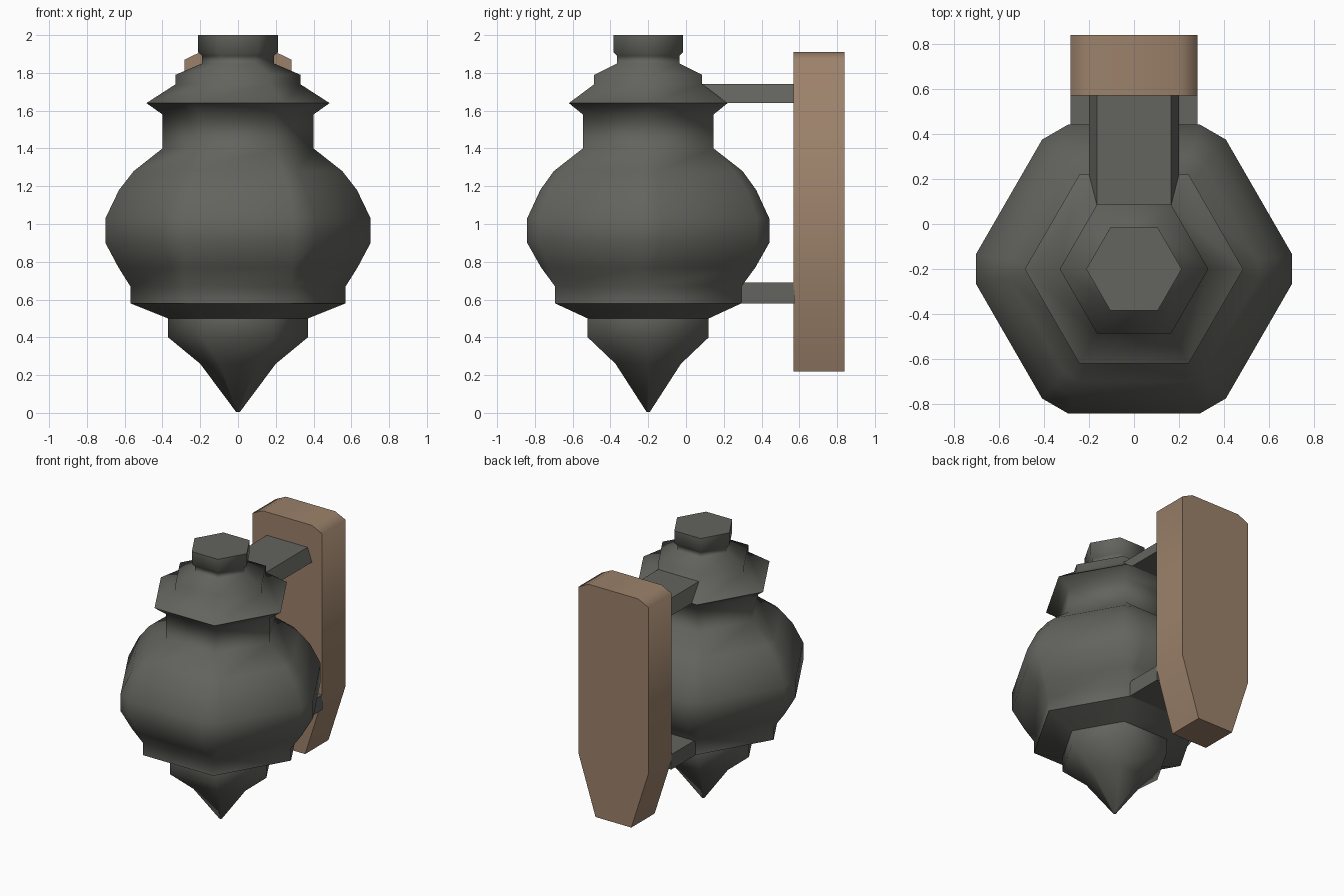
import bpy, bmesh, math
from mathutils import Vector

cube = bpy.data.objects.get("Cube")
if cube:
    bpy.data.objects.remove(cube)


def material(name, rgb):
    m = bpy.data.materials.new(name)
    m.use_nodes = True
    m.diffuse_color = (*rgb, 1)
    m.node_tree.nodes["Principled BSDF"].inputs["Base Color"].default_value = (*rgb, 1)
    return m


iron = material("dark grey", (0.125, 0.125, 0.112))
wood = material("brown", (0.33, 0.22, 0.145))


def finish(name, bm, mat, angle):
    bmesh.ops.remove_doubles(bm, verts=bm.verts, dist=0.0005)
    bmesh.ops.recalc_face_normals(bm, faces=bm.faces)
    me = bpy.data.meshes.new(name)
    bm.to_mesh(me)
    bm.free()
    me.materials.append(mat)
    ob = bpy.data.objects.new(name, me)
    bpy.context.collection.objects.link(ob)
    bpy.ops.object.select_all(action="DESELECT")
    ob.select_set(True)
    bpy.context.view_layer.objects.active = ob
    bpy.ops.object.shade_smooth_by_angle(angle=math.radians(angle))
    return ob


def hex_ring(bm, radius, z, cut):
    # Hexagon with corners optionally trimmed back by the cut distance
    ring = []
    for i in range(6):
        a = math.radians(60 * i)
        out = Vector((math.cos(a), math.sin(a), 0))
        side = Vector((-out.y, out.x, 0))
        for s in (-1, 1):
            p = out * (radius - cut) + side * s * cut * math.sqrt(3)
            ring.append(bm.verts.new((p.x, p.y - 0.2, z)))
    return ring


def hex_lathe(name, profile):
    bm = bmesh.new()
    rings = [hex_ring(bm, *p) for p in profile]
    for a, b in zip(rings, rings[1:]):
        for i in range(12):
            j = (i + 1) % 12
            bm.faces.new((a[i], a[j], b[j], b[i]))
    bm.faces.new(rings[0])
    bm.faces.new(rings[-1])
    return finish(name, bm, iron, 65)


def extrude_outline(name, outline, y0, y1, mat, angle):
    # Mirrored half outline (x, z) swept along y
    full = outline + [(-x, z) for x, z in reversed(outline)]
    bm = bmesh.new()
    face = bm.faces.new([bm.verts.new((x, y0, z)) for x, z in full])
    res = bmesh.ops.extrude_face_region(bm, geom=[face])
    for v in res["geom"]:
        if isinstance(v, bmesh.types.BMVert):
            v.co.y = y1
    return finish(name, bm, mat, angle)


# Lantern body: tip, lower tier, bulge, neck, flared roof and cap (radius, z, corner cut)
hex_lathe("lantern_body", [
    (0.01, 0.005, 0), (0.2, 0.26, 0), (0.37, 0.4, 0), (0.37, 0.5, 0),
    (0.57, 0.58, 0), (0.57, 0.67, 0), (0.655, 0.77, 0.022), (0.74, 0.9, 0.038),
    (0.74, 1.03, 0.038), (0.66, 1.18, 0.03), (0.577, 1.28, 0.025), (0.4, 1.4, 0),
    (0.4, 1.58, 0), (0.485, 1.64, 0), (0.33, 1.74, 0), (0.33, 1.79, 0),
    (0.19, 1.85, 0), (0.19, 1.89, 0), (0.212, 1.91, 0), (0.212, 2.0, 0)])

# Wall board with chamfered top and tapered foot
extrude_outline("wall_board", [(0.145, 0.22), (0.283, 0.65), (0.283, 1.87), (0.2, 1.91)],
                0.57, 0.84, wood, 65)

# Arms joining the lantern to the board
extrude_outline("upper_arm", [(0.2, 1.64), (0.165, 1.74)], 0.0, 0.575, iron, 30)
extrude_outline("lower_arm", [(0.283, 0.58), (0.283, 0.69)], 0.2, 0.575, iron, 30)
